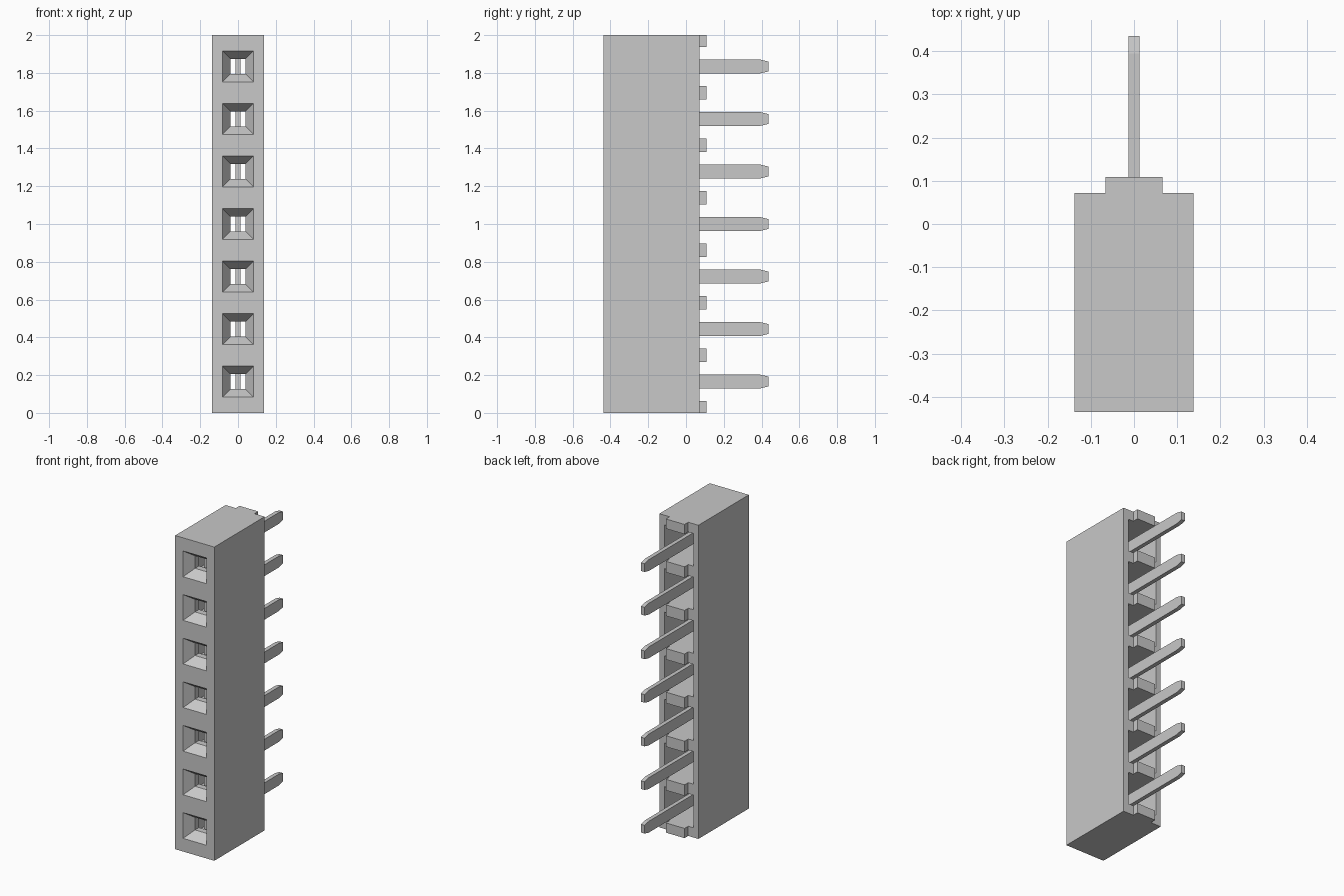
import bpy, bmesh

if "Cube" in bpy.data.objects:
    bpy.data.objects.remove(bpy.data.objects["Cube"], do_unlink=True)

PITCH, COUNT = 0.278, 7
FRONT, BACK = -0.436, 0.072
centres = [1 + (i - (COUNT - 1) / 2) * PITCH for i in range(COUNT)]

grey = bpy.data.materials.new("plain grey")
grey.use_nodes = True
colour = (0.58, 0.58, 0.58, 1)
grey.diffuse_color = colour
grey.node_tree.nodes["Principled BSDF"].inputs["Base Color"].default_value = colour


def loft(bm, z, sections):
    """Closed solid through rectangular sections (y, half x, half z) around height z."""
    rings = [[bm.verts.new((sx * hx, y, z + sz * hz))
              for sx, sz in ((-1, -1), (1, -1), (1, 1), (-1, 1))]
             for y, hx, hz in sections]
    bm.faces.new(rings[0])
    bm.faces.new(rings[-1][::-1])
    for a, b in zip(rings, rings[1:]):
        for i in range(4):
            j = (i + 1) % 4
            bm.faces.new((a[j], a[i], b[i], b[j]))


def build(name, items):
    bm = bmesh.new()
    for z, sections in items:
        loft(bm, z, sections)
    bmesh.ops.recalc_face_normals(bm, faces=bm.faces)
    mesh = bpy.data.meshes.new(name)
    bm.to_mesh(mesh)
    bm.free()
    mesh.materials.append(grey)
    obj = bpy.data.objects.new(name, mesh)
    bpy.context.collection.objects.link(obj)
    return obj


# Housing block
housing = build("housing", [(1, [(FRONT, 0.138, 1), (BACK, 0.138, 1)])])

# Cavities: tapered entry, square throat, deep rear pocket
cavity = [(FRONT - 0.01, 0.089, 0.089), (FRONT + 0.06, 0.04, 0.04),
          (FRONT + 0.10, 0.04, 0.04), (FRONT + 0.10, 0.102, 0.104),
          (BACK + 0.02, 0.102, 0.104)]
cutter = build("cavity_cutter", [(z, cavity) for z in centres])
cutter.hide_render = True
cut = housing.modifiers.new("cavities", "BOOLEAN")
cut.operation, cut.solver, cut.object = "DIFFERENCE", "EXACT", cutter
bpy.context.view_layer.objects.active = housing
bpy.ops.object.modifier_apply(modifier=cut.name)
bpy.data.objects.remove(cutter, do_unlink=True)

# Stand-off blocks on the rear, on the webs between the pockets
blocks = [(0.031, 0.031), (1.969, 0.031)]
blocks += [(z + PITCH / 2, 0.035) for z in centres[:-1]]
for i, (z, half) in enumerate(sorted(blocks)):
    build(f"standoff_{i + 1}", [(z, [(BACK, 0.066, half), (0.109, 0.066, half)])])

# Flat contact pins: wider blade inside, chamfered tip outside
pin = [(FRONT + 0.11, 0.013, 0.045), (-0.12, 0.013, 0.045), (-0.10, 0.013, 0.036),
       (0.395, 0.013, 0.036), (0.436, 0.013, 0.026)]
for i, z in enumerate(centres):
    build(f"contact_pin_{i + 1}", [(z, pin)])
